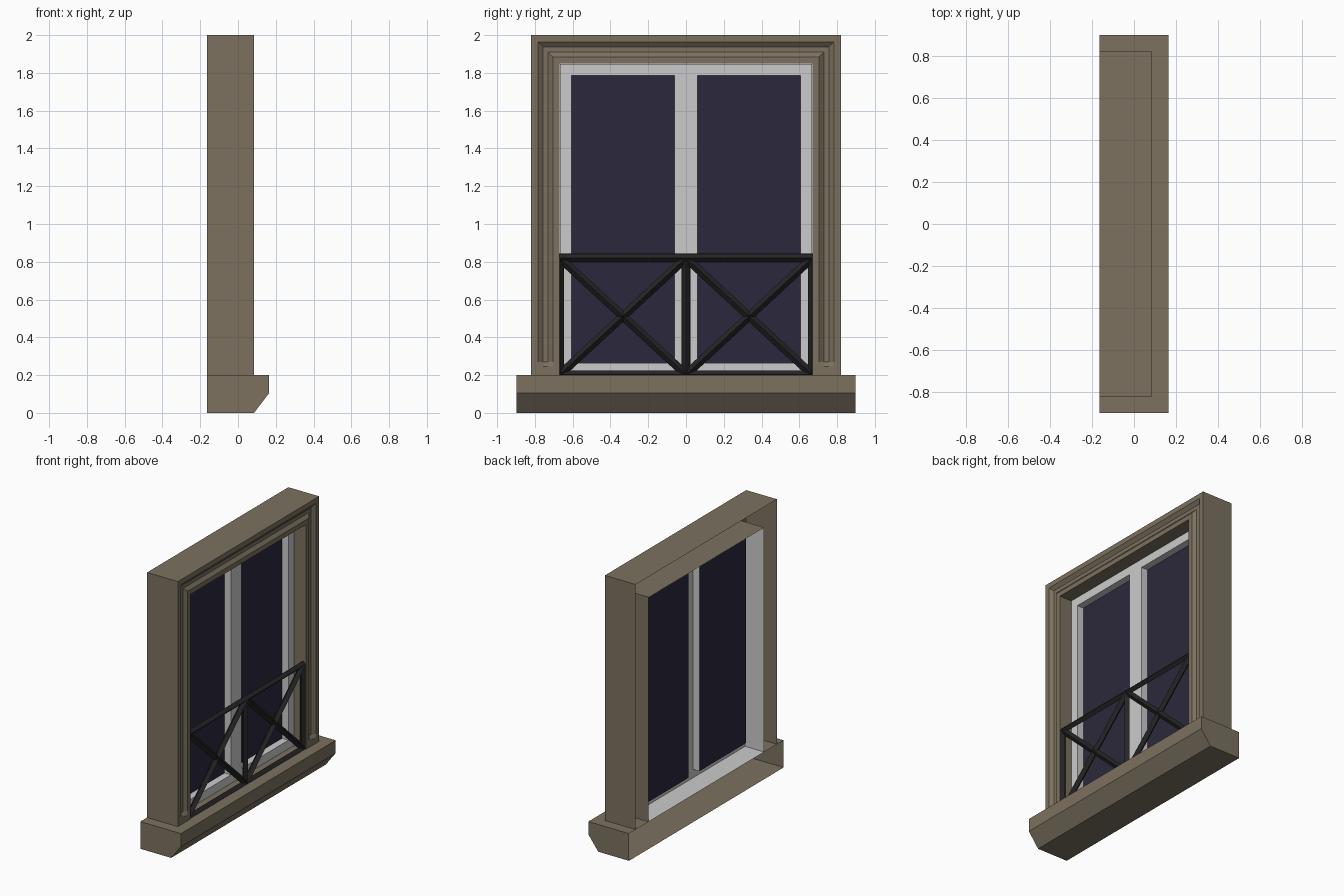
import bpy, bmesh

if "Cube" in bpy.data.objects:
    bpy.data.objects.remove(bpy.data.objects["Cube"])

BACK, FACE = -0.165, 0.085      # rear edge and front face of the surround
JOINERY, GLASS = -0.013, -0.065  # window frame front and pane planes


def material(name, rgb):
    m = bpy.data.materials.new(name)
    m.diffuse_color = (*rgb, 1)
    m.use_nodes = True
    m.node_tree.nodes["Principled BSDF"].inputs["Base Color"].default_value = m.diffuse_color
    return m


stone = material("stone", (0.2, 0.165, 0.115))
dark_glass = material("dark_glass", (0.024, 0.021, 0.045))
iron = material("iron", (0.018, 0.018, 0.018))


def finish(name, bm, mat=None):
    bmesh.ops.recalc_face_normals(bm, faces=bm.faces)
    me = bpy.data.meshes.new(name)
    bm.to_mesh(me)
    bm.free()
    ob = bpy.data.objects.new(name, me)
    bpy.context.collection.objects.link(ob)
    if mat:
        me.materials.append(mat)
    return ob


def skin(bm, rows):
    """Join neighbouring rows of points with quads."""
    grid = [[bm.verts.new(p) for p in row] for row in rows]
    for a, b in zip(grid, grid[1:]):
        for i in range(len(a) - 1):
            bm.faces.new((a[i], a[i + 1], b[i + 1], b[i]))
    return grid


# Sill: extruded profile with end caps, open at the wall side
bm = bmesh.new()
profile = [(BACK, 0), (FACE, 0), (0.165, 0.105), (0.165, 0.2), (BACK, 0.2)]
ends = skin(bm, [[(x, y, z) for x, z in profile] for y in (-0.897, 0.897)])
for end in ends:
    bm.faces.new(end)
finish("sill", bm, stone)

# Surround: grooved profile swept up, across and down, open at the back
# (inset from outer edge, depth)
groove = [(0, BACK), (0, FACE), (0.037, FACE), (0.063, 0.065), (0.09, 0.065),
          (0.115, FACE), (0.15, FACE), (0.15, BACK)]
plain = [(d, FACE if x > 0 else x) for d, x in groove]


def jamb_rows(side):
    def row(prof, z):
        return [(x, side * (0.82 - d), 2 - d if z is None else z) for d, x in prof]
    return [row(plain, 0.2), row(plain, 0.245), row(groove, 0.27), row(groove, None)]


bm = bmesh.new()
skin(bm, jamb_rows(-1) + jamb_rows(1)[::-1])
finish("stone_surround", bm, stone)

# Window frame: pierced front face with edges pulled back
ys = [-0.668, -0.605, -0.062, 0.062, 0.605, 0.668]
zs = [0.202, 0.265, 1.785, 1.848]
bm = bmesh.new()
skin(bm, [[(JOINERY, y, z) for y in ys] for z in zs])
holes = [f for f in bm.faces
         if abs(f.calc_center_median().z - 1.025) < 0.1
         and 0.2 < abs(f.calc_center_median().y) < 0.5]
bmesh.ops.delete(bm, geom=holes, context='FACES_ONLY')
rim = [e for e in bm.edges if e.is_boundary]
new = bmesh.ops.extrude_edge_only(bm, edges=rim)["geom"]
for v in new:
    if isinstance(v, bmesh.types.BMVert):
        outer = abs(v.co.y) > 0.65 or not 0.23 < v.co.z < 1.82
        v.co.x = BACK if outer else GLASS
finish("window_frame", bm)

# Glass panes
for side, name in ((-1, "left_pane"), (1, "right_pane")):
    bm = bmesh.new()
    skin(bm, [[(GLASS, side * 0.062, z), (GLASS, side * 0.605, z)]
              for z in (0.265, 1.785)])
    ob = finish(name, bm, dark_glass)
    if ob.data.polygons[0].normal.x < 0:
        ob.data.flip_normals()

# Railing: two crossed panels turned into faceted bars
bm = bmesh.new()
skin(bm, [[(0.06, y, z) for y in (-0.668, 0, 0.668)] for z in (0.203, 0.82)])
bmesh.ops.poke(bm, faces=bm.faces[:])
rail = finish("railing", bm, iron)
wire = rail.modifiers.new("bars", 'WIREFRAME')
wire.thickness = 0.045
wire.offset = 0
wire.use_boundary = True
wire.use_even_offset = True
